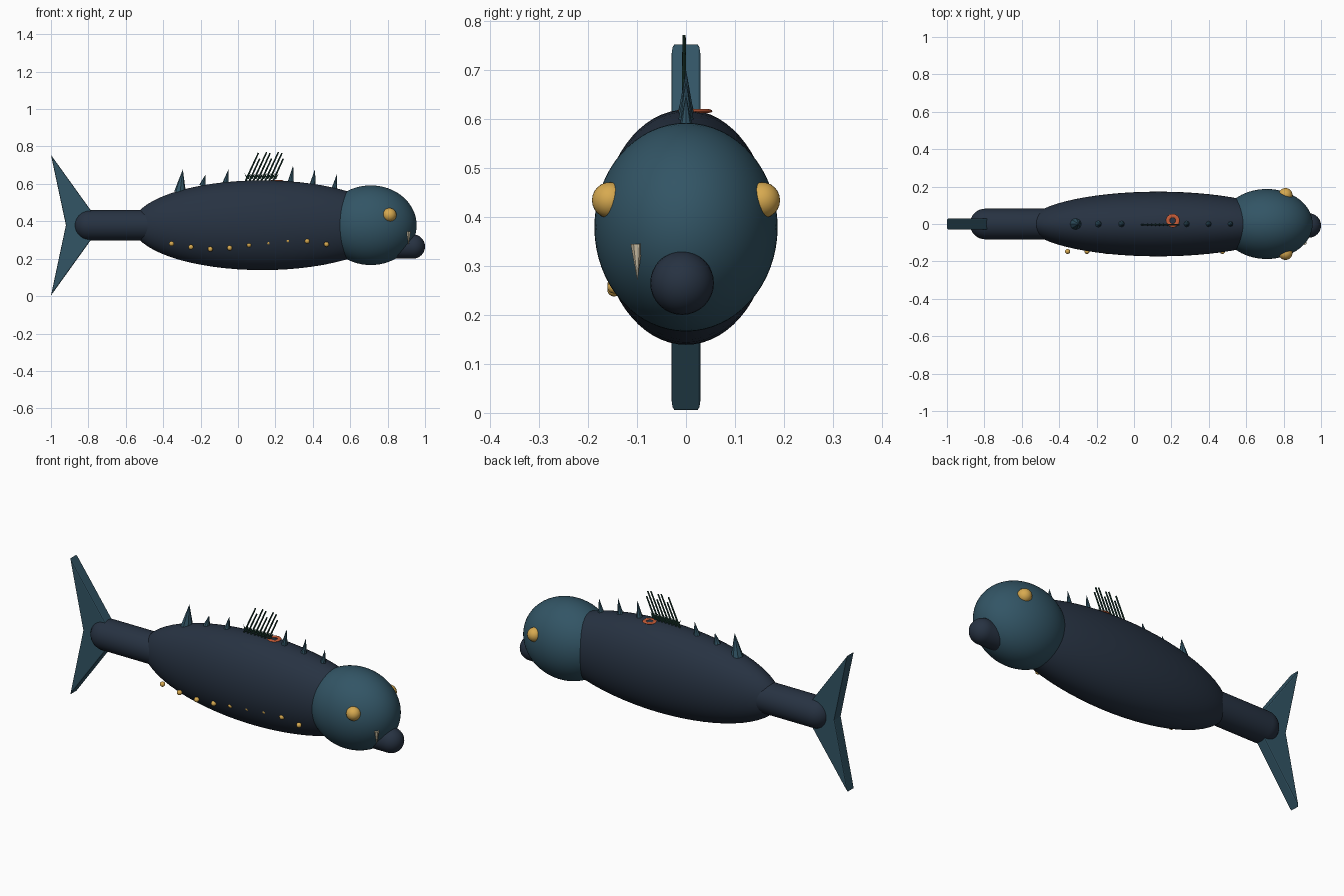
import bpy, bmesh, math
from mathutils import Vector, Matrix

if "Cube" in bpy.data.objects:
    bpy.data.objects.remove(bpy.data.objects["Cube"], do_unlink=True)


def material(name, rgb):
    m = bpy.data.materials.new(name)
    m.use_nodes = True
    m.diffuse_color = (*rgb, 1)
    m.node_tree.nodes["Principled BSDF"].inputs["Base Color"].default_value = (*rgb, 1)
    return m


NAVY = material("dark navy skin", (0.02, 0.032, 0.054))
TEAL = material("deep teal skin", (0.032, 0.09, 0.13))
GOLD = material("gold", (0.68, 0.4, 0.08))
IVORY = material("ivory", (0.62, 0.54, 0.38))
GREEN = material("dark weed green", (0.012, 0.045, 0.032))
ORANGE = material("coral orange", (0.58, 0.11, 0.04))


def finish(bm, name, mat, smooth=True):
    bmesh.ops.recalc_face_normals(bm, faces=bm.faces)
    mesh = bpy.data.meshes.new(name)
    bm.to_mesh(mesh)
    bm.free()
    mesh.materials.append(mat)
    ob = bpy.data.objects.new(name, mesh)
    bpy.context.collection.objects.link(ob)
    if smooth:
        bpy.ops.object.select_all(action="DESELECT")
        ob.select_set(True)
        bpy.context.view_layer.objects.active = ob
        bpy.ops.object.shade_smooth_by_angle(angle=math.radians(40))
    return ob


def ellipsoid(name, centre, radii, mat, segments=48, rings=24):
    # Poles lie along the length of the animal
    bm = bmesh.new()
    bmesh.ops.create_uvsphere(bm, u_segments=segments, v_segments=rings, radius=1)
    bm.transform(Matrix.Translation(centre) @ Matrix.Diagonal((*radii, 1))
                 @ Matrix.Rotation(math.pi / 2, 4, "Y"))
    return finish(bm, name, mat)


def capsule(name, start, end, radius, mat):
    # Sphere pulled apart along x into two half domes joined by a tube
    bm = bmesh.new()
    bmesh.ops.create_uvsphere(bm, u_segments=32, v_segments=16, radius=radius)
    bm.transform(Matrix.Rotation(math.pi / 2, 4, "Y"))
    half = (end - start).length / 2
    ring = [e for e in bm.edges if all(abs(v.co.x) < 1e-5 for v in e.verts)]
    bmesh.ops.split_edges(bm, edges=ring)
    for f in bm.faces:
        side = 1 if f.calc_center_median().x > 0 else -1
        for v in f.verts:
            v.tag = side > 0
    for v in bm.verts:
        v.co.x += half if v.tag else -half
    loops = [e for e in bm.edges if e.is_boundary]
    bmesh.ops.bridge_loops(bm, edges=loops)
    bm.transform(Matrix.Translation((start + end) / 2))
    return finish(bm, name, mat)


def add_cone(bm, base, tip, r1, r2, sides):
    axis = tip - base
    turn = axis.to_track_quat("Z", "Y").to_matrix().to_4x4()
    bmesh.ops.create_cone(bm, cap_ends=True, segments=sides, radius1=r1, radius2=r2,
                          depth=axis.length,
                          matrix=Matrix.Translation((base + tip) / 2) @ turn)


def cone(name, base, tip, radius, mat, sides):
    bm = bmesh.new()
    add_cone(bm, base, tip, radius, 0, sides)
    return finish(bm, name, mat, smooth=False)


# Body, head, tail stem and lower jaw
MID = 0.379
ellipsoid("body", (0.13, 0, MID), (0.695, 0.173, 0.24), NAVY, 64, 32)
ellipsoid("head", (0.71, 0, MID), (0.245, 0.187, 0.213), TEAL, 64, 32)
capsule("tail_stem", Vector((-0.795, 0, MID)), Vector((-0.3, 0, MID)), 0.082, NAVY)
capsule("lower_jaw", Vector((0.8, -0.008, 0.265)), Vector((0.935, -0.008, 0.265)), 0.065, NAVY)

# Forked tail fin
bm = bmesh.new()
outline = [(-1, 0.755), (-0.92, MID), (-1, 0.003), (-0.73, MID)]
fin = bm.faces.new([bm.verts.new((x, -0.03, z)) for x, z in outline])
grown = bmesh.ops.extrude_face_region(bm, geom=[fin])["geom"]
bmesh.ops.translate(bm, vec=(0, 0.06, 0),
                    verts=[g for g in grown if isinstance(g, bmesh.types.BMVert)])
tail_fin = finish(bm, "tail_fin", TEAL, smooth=False)
bevel = tail_fin.modifiers.new("soft edges", "BEVEL")
bevel.width, bevel.segments = 0.006, 2

# Eyes and tooth
for name, side in (("left_eye", 1), ("right_eye", -1)):
    ellipsoid(name, (0.81, side * 0.155, 0.434), (0.037, 0.037, 0.037), GOLD, 24, 16)
cone("tooth", Vector((0.912, -0.101, 0.345)), Vector((0.912, -0.099, 0.268)), 0.012, IVORY, 6)

# Wavy row of glowing spots along the right flank
heights = (0.28, 0.262, 0.251, 0.257, 0.274, 0.286, 0.297, 0.294, 0.277)
for i, z in enumerate(heights):
    ellipsoid(f"flank_spot_{i + 1}", (-0.355 + 0.1035 * i, -0.147, z),
              (0.0135,) * 3, GOLD, 16, 10)

# Spines along the back: base x, base z, tip height, radius
spines = [(-0.31, 0.555, 0.678, 0.032), (-0.19, 0.59, 0.648, 0.018),
          (-0.067, 0.6, 0.676, 0.018), (0.28, 0.6, 0.701, 0.018),
          (0.397, 0.585, 0.68, 0.018), (0.513, 0.56, 0.65, 0.018)]
for i, (x, z, top, r) in enumerate(spines):
    cone(f"back_spine_{i + 1}", Vector((x, 0, z)), Vector((x + 0.015, 0, top)), r, TEAL, 8)

# Clump of leaning weed with short bristles at its foot
bm = bmesh.new()
for i in range(8):
    x = 0.04 + 0.021 * i
    height = (0.15, 0.12, 0.155)[i % 3]
    base = Vector((x, -0.004, 0.615))
    add_cone(bm, base, base + Vector((0.46 * height, 0, height)), 0.005, 0.004, 6)
    for lean in (-0.018, 0.02):
        foot = base + Vector((0.012, 0, 0.012))
        add_cone(bm, foot, foot + Vector((lean, 0, 0.03)), 0.006, 0, 5)
finish(bm, "weed_clump", GREEN, smooth=False)

# Flat coral ring resting on the back
bpy.ops.mesh.primitive_torus_add(location=(0.207, 0.018, 0.616), major_radius=0.026,
                                 minor_radius=0.01, major_segments=24, minor_segments=10)
ring = bpy.context.object
ring.name = "coral_ring"
ring.scale.z = 0.4
ring.data.materials.append(ORANGE)
bpy.ops.object.shade_smooth_by_angle()
